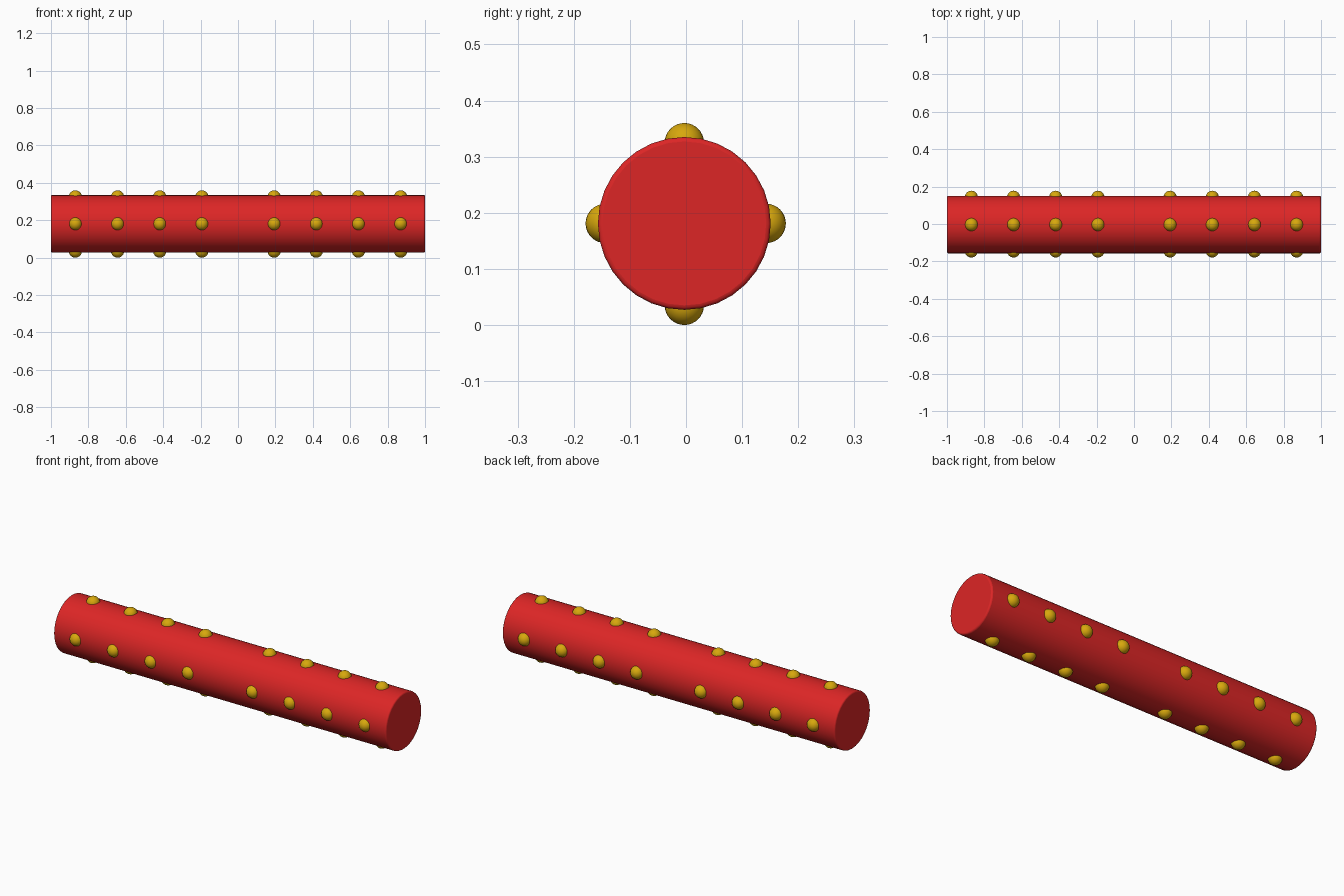
import bpy
from math import pi, radians

cube = bpy.data.objects.get("Cube")
if cube:
    bpy.data.objects.remove(cube, do_unlink=True)


def make_material(name, colour):
    mat = bpy.data.materials.new(name)
    mat.use_nodes = True
    mat.diffuse_color = (*colour, 1)
    mat.node_tree.nodes["Principled BSDF"].inputs["Base Color"].default_value = (*colour, 1)
    return mat


red = make_material("red", (0.72, 0.019, 0.019))
gold = make_material("gold", (0.68, 0.39, 0.004))

AXIS_Y, AXIS_Z = -0.003, 0.181
BODY_RADIUS, STUD_RADIUS = 0.154, 0.035

# Round bar lying along x, with slightly softened rims
bpy.ops.mesh.primitive_cylinder_add(vertices=32, radius=BODY_RADIUS, depth=2,
                                    location=(0, AXIS_Y, AXIS_Z), rotation=(0, pi / 2, 0))
bar = bpy.context.object
bar.name = "bar"
bar.data.materials.append(red)
bevel = bar.modifiers.new("rim_bevel", "BEVEL")
bevel.width = 0.008
bevel.segments = 3
bevel.limit_method = "ANGLE"
bevel.angle_limit = radians(40)
bpy.ops.object.shade_smooth_by_angle(angle=radians(35))

# Four rows of round studs, two groups of four in each row
rows = {
    "front": (-0.144, AXIS_Z),
    "back": (0.143, AXIS_Z),
    "top": (AXIS_Y, AXIS_Z + 0.144),
    "bottom": (AXIS_Y, STUD_RADIUS),
}
stud_mesh = None
for row, (y, z) in rows.items():
    for side, sign in (("left", 1), ("right", -1)):
        for i in range(4):
            location = (sign * (0.193 + i * 0.2255), y, z)
            if stud_mesh is None:
                bpy.ops.mesh.primitive_uv_sphere_add(segments=24, ring_count=16,
                                                     radius=STUD_RADIUS, location=location)
                stud = bpy.context.object
                stud_mesh = stud.data
                stud_mesh.materials.append(gold)
                bpy.ops.object.shade_smooth()
            else:
                stud = bpy.data.objects.new("stud", stud_mesh)
                stud.location = location
                bpy.context.collection.objects.link(stud)
            stud.name = f"{row}_{side}_stud_{i + 1}"
